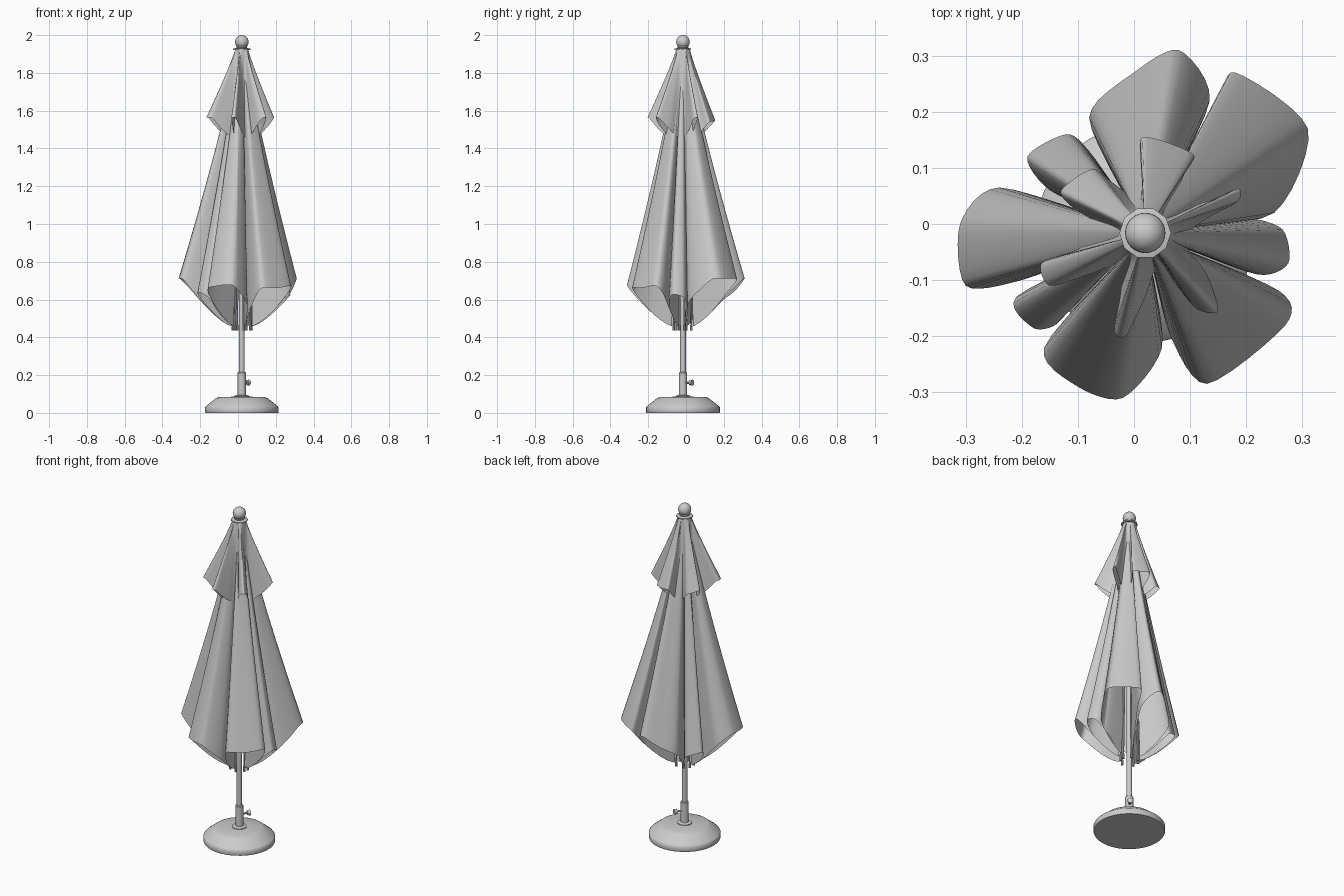
import bpy, bmesh, math
from mathutils import Vector

if "Cube" in bpy.data.objects:
    bpy.data.objects.remove(bpy.data.objects["Cube"])

AXIS = Vector((0.02, -0.016))

grey = bpy.data.materials.new("light grey")
grey.use_nodes = True
grey.diffuse_color = (0.6, 0.6, 0.6, 1)
grey.node_tree.nodes["Principled BSDF"].inputs["Base Color"].default_value = (0.6, 0.6, 0.6, 1)


def finish(bm, name, angle=40):
    mesh = bpy.data.meshes.new(name)
    bmesh.ops.recalc_face_normals(bm, faces=bm.faces)
    bm.to_mesh(mesh)
    bm.free()
    mesh.materials.append(grey)
    obj = bpy.data.objects.new(name, mesh)
    bpy.context.collection.objects.link(obj)
    bpy.ops.object.select_all(action="DESELECT")
    obj.select_set(True)
    bpy.context.view_layer.objects.active = obj
    bpy.ops.object.shade_smooth_by_angle(angle=math.radians(angle))
    return obj


def skin(bm, rings, closed=True):
    """Bridge successive equal-length rings of points with quads."""
    rows = [[bm.verts.new(p) for p in ring] for ring in rings]
    n = len(rows[0])
    for a, b in zip(rows, rows[1:]):
        for i in range(n):
            j = (i + 1) % n
            bm.faces.new((a[i], a[j], b[j], b[i]))
    return rows


def lathe(name, profile, sides):
    bm = bmesh.new()
    turn = [math.tau * i / sides for i in range(sides)]
    rows = skin(bm, [[(AXIS.x + r * math.cos(a), AXIS.y + r * math.sin(a), z)
                      for a in turn] for r, z in profile])
    bm.faces.new(rows[0])
    bm.faces.new(rows[-1])
    return finish(bm, name)


def rod(name, start, end, radius, sides=8, end_radius=None):
    """Tapered rod between two points."""
    start, end = Vector(start), Vector(end)
    along = end - start
    bm = bmesh.new()
    bmesh.ops.create_cone(bm, cap_ends=True, segments=sides, radius1=radius,
                          radius2=end_radius or radius, depth=along.length)
    turn = along.to_track_quat("Z", "Y").to_matrix()
    for v in bm.verts:
        v.co = turn @ v.co + (start + end) / 2
    return finish(bm, name)


def around(angle, r, z):
    return (AXIS.x + r * math.cos(angle), AXIS.y + r * math.sin(angle), z)


def spline(points, steps):
    """Closed smooth curve through the points."""
    out, n = [], len(points)
    for i in range(n):
        a, b, c, d = (points[(i + k) % n] for k in (-1, 0, 1, 2))
        for s in range(steps):
            t = s / steps
            m0, m1 = (c - a) * 0.4, (d - b) * 0.4
            out.append(b * (2*t**3 - 3*t**2 + 1) + m0 * (t**3 - 2*t**2 + t)
                       + c * (3*t**2 - 2*t**3) + m1 * (t**3 - t**2))
    return out


def hem_outline(lobes, valley_radius):
    """Lobe points joined by a deep fold between each pair of neighbours."""
    points, folds = [], []
    for i, lobe in enumerate(lobes):
        lobe = [Vector(p) - AXIS for p in lobe]
        before = (Vector(lobes[i - 1][-1]) - AXIS).normalized()
        fold = (before + lobe[0].normalized()).normalized()
        folds.append(math.atan2(fold.y, fold.x))
        points += [fold * valley_radius] + lobe
    return points, folds


def canopy(name, lobes, valley, top_z, top_r, low_z, rise, reach, flare):
    points, folds = hem_outline(lobes, valley)
    hem = spline(points, 6)
    rings = []
    for k in range(25):
        t = k / 24
        ring = []
        for p in hem:
            r = p.length
            lift = max(0, (r - valley) / (reach - valley)) ** 1.4
            end_z = low_z + rise * min(lift, 1.05)
            xy = AXIS + (p.normalized() * top_r).lerp(p, t ** flare)
            ring.append((xy.x, xy.y, top_z + (end_z - top_z) * t))
        rings.append(ring)
    bm = bmesh.new()
    skin(bm, rings)
    finish(bm, name, 75)
    return folds


# Weighted base, pole and sleeve
lathe("base", [(0.193, 0), (0.195, 0.004), (0.195, 0.03), (0.19, 0.036),
               (0.137, 0.078), (0.125, 0.083), (0.04, 0.086)], 48)
lathe("base_collar", [(0.04, 0.08), (0.04, 0.09), (0.025, 0.095)], 24)
lathe("sleeve", [(0.022, 0.085), (0.022, 0.212), (0.018, 0.216)], 20)
lathe("pole", [(0.015, 0.09), (0.015, 1.92)], 20)

# Clamp knob on the sleeve
side = math.radians(55)
rod("knob_stem", around(side, 0.015, 0.16), around(side, 0.05, 0.16), 0.006)
rod("knob_grip", around(side, 0.045, 0.16), around(side, 0.062, 0.16), 0.013, 12, 0.016)

# Lower canopy, gathered in eight uneven lobes
main_lobes = [
    [(0.25, 0.02), (0.31, 0.17), (0.18, 0.27), (0.15, 0.21)],
    [(0.135, 0.22), (0.08, 0.31), (0, 0.27), (-0.08, 0.19)],
    [(-0.08, 0.13), (-0.12, 0.16), (-0.19, 0.12), (-0.15, 0.06)],
    [(-0.24, 0.065), (-0.31, 0), (-0.3, -0.11), (-0.2, -0.1)],
    [(-0.21, -0.13), (-0.18, -0.185), (-0.14, -0.18), (-0.11, -0.14)],
    [(-0.16, -0.22), (-0.1, -0.29), (-0.02, -0.31), (0.05, -0.22)],
    [(0.065, -0.2), (0.13, -0.285), (0.27, -0.18), (0.26, -0.12)],
    [(0.22, -0.09), (0.275, -0.07), (0.265, -0.01), (0.2, 0.01)],
]
folds = canopy("canopy", main_lobes, 0.06, 1.88, 0.03, 0.46, 0.24, 0.32, 1.15)

# Upper vent canopy, with narrower lobes
vent_lobes = [
    [(0.13, 0.01), (0.185, 0.04), (0.185, 0.063), (0.13, 0.04)],
    [(0.09, 0.09), (0.105, 0.125), (0.015, 0.155), (0.015, 0.09)],
    [(-0.04, 0.075), (-0.075, 0.098), (-0.13, 0.06), (-0.11, 0.03)],
    [(-0.1, -0.045), (-0.165, -0.07), (-0.15, -0.11), (-0.08, -0.09)],
    [(-0.025, -0.13), (-0.035, -0.19), (-0.015, -0.2), (0.02, -0.13)],
    [(0.06, -0.09), (0.11, -0.15), (0.15, -0.155), (0.13, -0.09)],
]
canopy("vent_canopy", vent_lobes, 0.07, 1.925, 0.036, 1.46, 0.1, 0.18, 1.1)

# Folded ribs with tips, lying in the canopy folds
for a in folds:
    rod("rib", around(a, 0.022, 1.85), around(a, 0.05, 0.45), 0.005, 6)
    rod("rib_tip", around(a, 0.05, 0.435), around(a, 0.05, 0.465), 0.007)

# Runner hub and struts inside the canopy
lathe("runner_hub", [(0.026, 0.95), (0.026, 1.02)], 16)
lathe("top_hub", [(0.03, 1.83), (0.03, 1.89)], 16)

# Crown cap and round finial
lathe("crown_cap", [(0.046, 1.921), (0.046, 1.928), (0.03, 1.932)], 10)
lathe("finial_neck", [(0.024, 1.925), (0.03, 1.938), (0.022, 1.95)], 20)
ball = [(0.036 * math.sin(math.pi * i / 16), 1.964 - 0.036 * math.cos(math.pi * i / 16))
        for i in range(1, 16)]
lathe("finial_ball", ball, 24)
